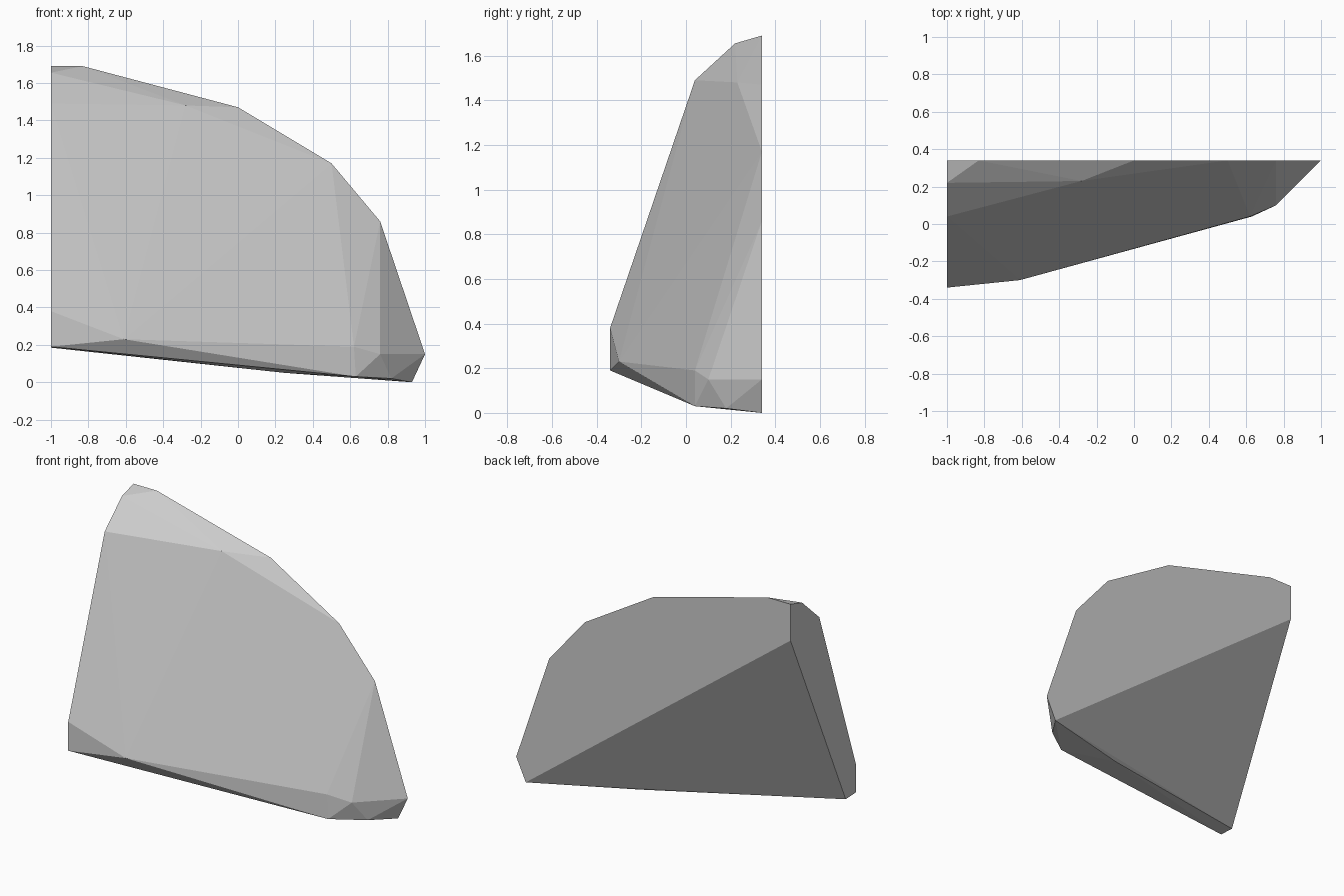
import bpy
import bmesh

default = bpy.data.objects.get("Cube")
if default:
    bpy.data.objects.remove(default, do_unlink=True)


def make_material(name, colour):
    material = bpy.data.materials.new(name)
    material.use_nodes = True
    material.diffuse_color = colour
    shader = material.node_tree.nodes["Principled BSDF"]
    shader.inputs["Base Color"].default_value = colour
    return material


def hull_object(name, points, material):
    """Wrap the corner points in a flat-faced convex solid."""
    mesh = bpy.data.meshes.new(name)
    bm = bmesh.new()
    verts = [bm.verts.new(p) for p in points]
    bmesh.ops.convex_hull(bm, input=verts)
    loose = [v for v in bm.verts if not v.link_faces]
    bmesh.ops.delete(bm, geom=loose, context='VERTS')
    bmesh.ops.recalc_face_normals(bm, faces=bm.faces)
    for face in bm.faces:
        face.smooth = False
    bm.to_mesh(mesh)
    bm.free()
    mesh.materials.append(material)
    obj = bpy.data.objects.new(name, mesh)
    bpy.context.collection.objects.link(obj)
    return obj


back_y = 0.34
side_x = -1

# Upright back face outline (x, z)
back_outline = [(-0.83, 1.69), (0, 1.47), (0.5, 1.17), (0.76, 0.86),
                (1, 0.15), (0.93, 0)]

# Flat broken side outline (y, z)
side_outline = [(back_y, 1.69), (0.22, 1.655), (0.04, 1.49), (-0.34, 0.38),
                (-0.34, 0.19), (-0.235, 0.185), (back_y, 1.45)]

# Chipped corners of the front and underside
chips = [(-0.28, 0.23, 1.48), (-0.61, -0.3, 0.23), (0.62, 0.04, 0.19),
         (0.63, 0.04, 0.03), (0.76, 0.1, 0.15), (0.82, 0.18, 0.02),
         (0.25, 0.12, 0.05)]

corners = [(x, back_y, z) for x, z in back_outline]
corners += [(side_x, y, z) for y, z in side_outline]
corners += chips

stone_grey = make_material("stone grey", (0.6, 0.6, 0.6, 1))
hull_object("rock_shard", corners, stone_grey)
